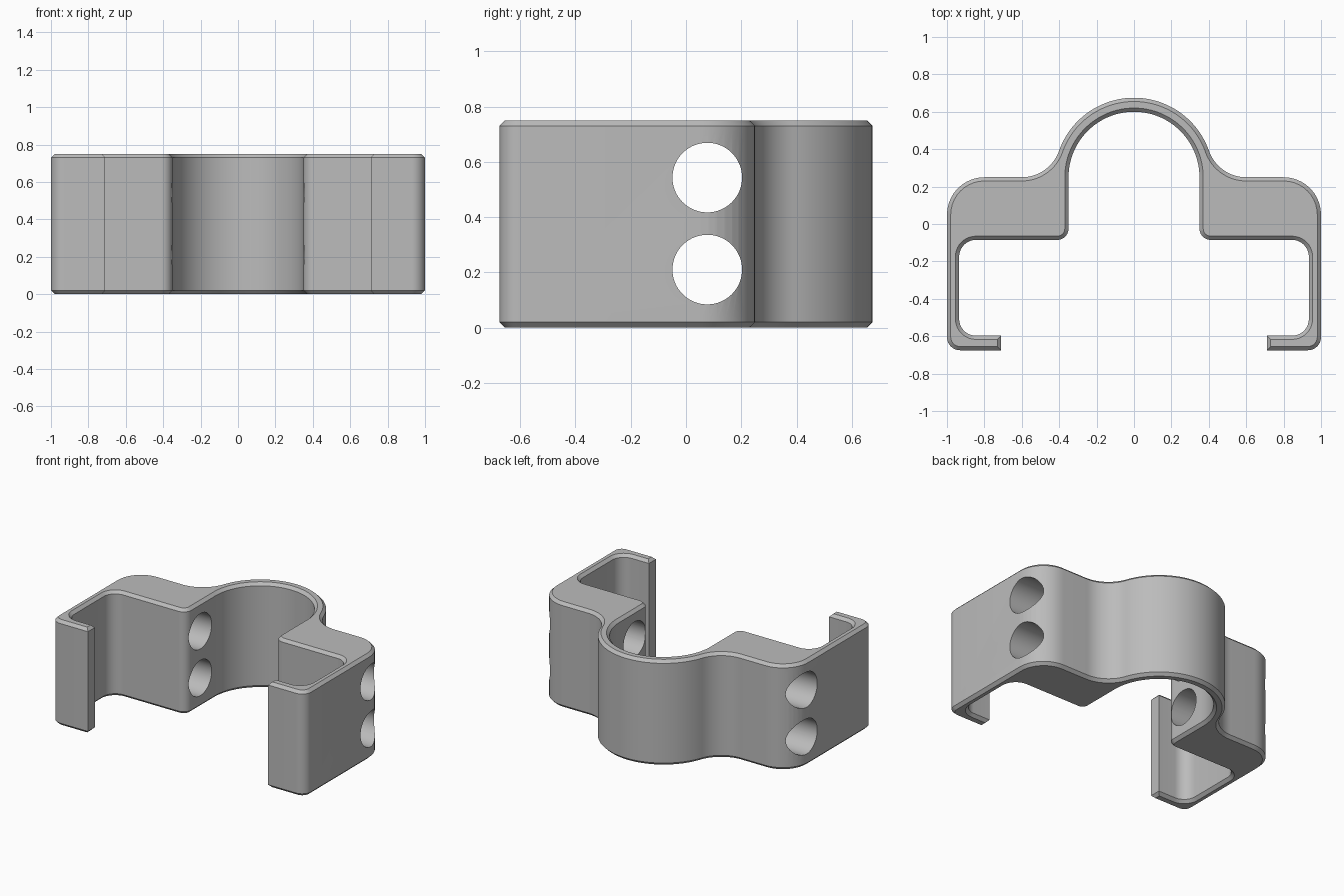
import bpy, bmesh, math
from mathutils import Vector

HEIGHT, CHAMFER = 0.75, 0.02

cube = bpy.data.objects.get("Cube")
if cube:
    bpy.data.objects.remove(cube, do_unlink=True)

grey = bpy.data.materials.new("plain grey")
grey.use_nodes = True
grey.diffuse_color = (0.5, 0.5, 0.5, 1)
grey.node_tree.nodes["Principled BSDF"].inputs["Base Color"].default_value = grey.diffuse_color


def arc(centre, radius, start, end, steps):
    """Points along an arc, angles in radians."""
    return [Vector((centre[0] + radius * math.cos(start + (end - start) * i / steps),
                    centre[1] + radius * math.sin(start + (end - start) * i / steps)))
            for i in range(steps + 1)]


def corner(x, y, radius, sx, sy, start, turn):
    """Quarter-round corner whose centre lies towards (sx, sy)."""
    a = math.radians(start)
    return arc((x + sx * radius, y + sy * radius), radius, a, a + math.radians(turn), 10)


def inset(points, distance):
    """Move a clockwise outline inward with mitred corners."""
    result = []
    for i, p in enumerate(points):
        before = (p - points[i - 1]).normalized()
        after = (points[(i + 1) % len(points)] - p).normalized()
        n1, n2 = Vector((before.y, -before.x)), Vector((after.y, -after.x))
        result.append(p + (n1 + n2) * distance / (1 + n1.dot(n2)))
    return result


# Half outline: outer arch, flowing fillet, shoulder, arm, hook, pocket, inner arch
arch_y, arch_r, inner_r, fillet_x = 0.25, 0.425, 0.35, 0.6
fillet_r = (fillet_x ** 2 - arch_r ** 2) / (2 * arch_r)
meet = math.atan2(fillet_r, fillet_x)
half = arc((0, arch_y), arch_r, math.pi / 2, meet, 24)
half += arc((fillet_x, arch_y + fillet_r), fillet_r, math.pi + meet, math.pi * 1.5, 16)[1:]
half += corner(1, 0.25, 0.2, -1, -1, 90, -90)
half += corner(1, -0.675, 0.07, -1, 1, 0, -90)
half += [Vector((0.71, -0.675)), Vector((0.71, -0.597))]
half += corner(0.935, -0.597, 0.09, -1, 1, -90, 90)
half += corner(0.935, -0.085, 0.09, -1, -1, 0, 90)
half += corner(inner_r, -0.085, 0.06, 1, 1, -90, -90)
half += arc((0, arch_y), inner_r, 0, math.pi / 2, 32)

# Mirror the half into one closed outline, sharing the two centre points
outline = half + [Vector((-p.x, p.y)) for p in reversed(half[1:-1])]
narrow = inset(outline, CHAMFER)

# Clamp body: four stacked rings give the wall and both chamfers
bm = bmesh.new()
rings = [[bm.verts.new((p.x, p.y, z)) for p in pts] for pts, z in
         ((narrow, 0), (outline, CHAMFER), (outline, HEIGHT - CHAMFER), (narrow, HEIGHT))]
for low, high in zip(rings, rings[1:]):
    for i in range(len(low)):
        bm.faces.new((low[i - 1], low[i], high[i], high[i - 1]))
bm.faces.new(rings[0])
bm.faces.new(rings[-1])
bmesh.ops.recalc_face_normals(bm, faces=bm.faces)
mesh = bpy.data.meshes.new("clamp_body")
bm.to_mesh(mesh)
bm.free()
mesh.materials.append(grey)
body = bpy.data.objects.new("clamp_body", mesh)
bpy.context.collection.objects.link(body)

# Two round holes running sideways through both shoulders
for name, z in (("lower_hole_cutter", 0.21), ("upper_hole_cutter", 0.543)):
    bpy.ops.mesh.primitive_cylinder_add(vertices=64, radius=0.126, depth=2.4,
                                        location=(0, 0.077, z), rotation=(0, math.pi / 2, 0))
    cutter = bpy.context.object
    cutter.name = name
    cutter.data.materials.append(grey)
    cutter.hide_render = True
    cut = body.modifiers.new(name, "BOOLEAN")
    cut.operation, cut.solver, cut.object = "DIFFERENCE", "EXACT", cutter
    bpy.ops.object.select_all(action="DESELECT")
    body.select_set(True)
    bpy.context.view_layer.objects.active = body
    bpy.ops.object.modifier_apply(modifier=name)
    bpy.data.objects.remove(cutter, do_unlink=True)

bpy.ops.object.shade_smooth_by_angle(angle=math.radians(30))
